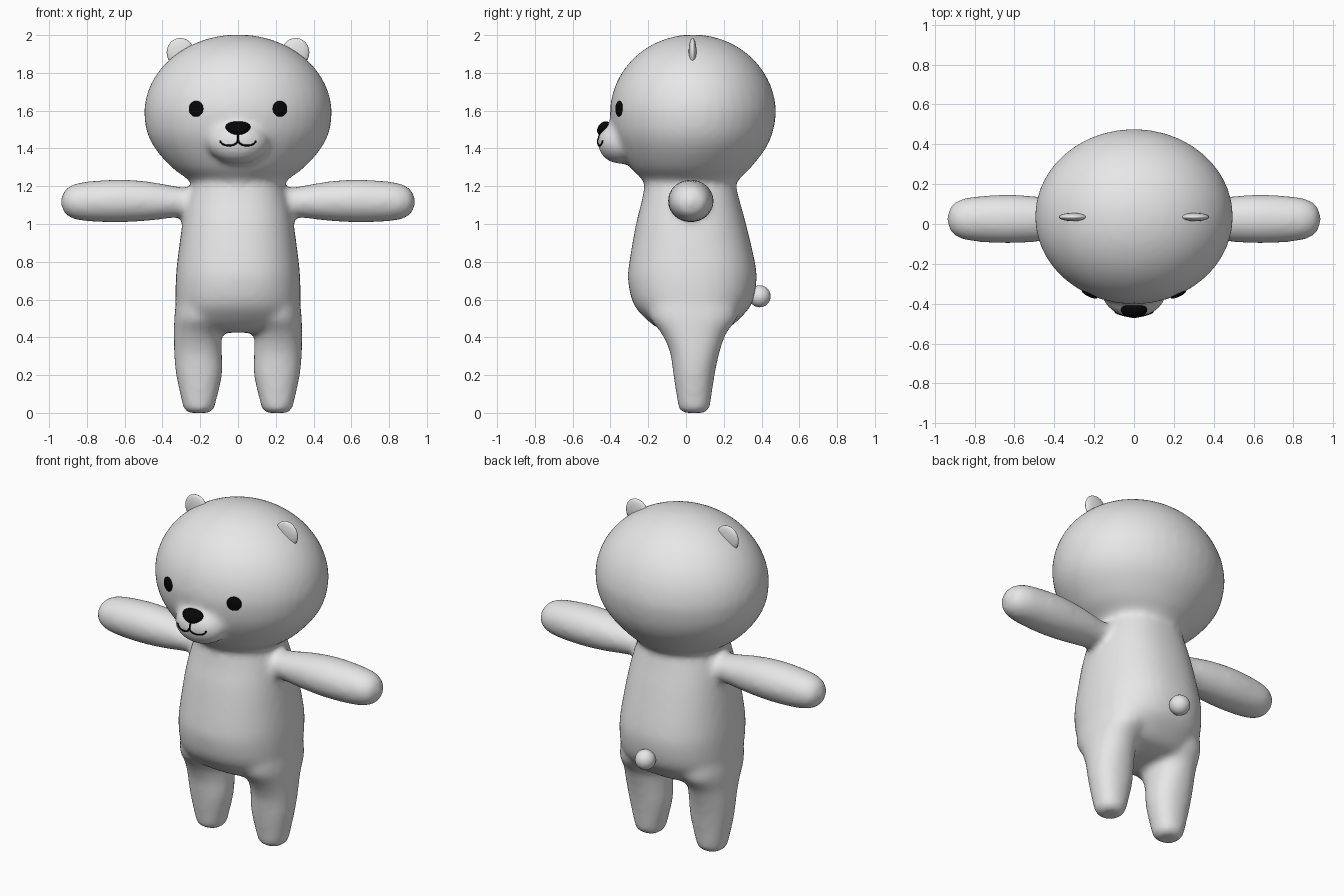
import bpy, bmesh, math
from mathutils import Vector, Matrix

if "Cube" in bpy.data.objects:
    bpy.data.objects.remove(bpy.data.objects["Cube"])


def material(name, c):
    m = bpy.data.materials.new(name)
    m.diffuse_color = (c, c, c, 1)
    m.use_nodes = True
    m.node_tree.nodes["Principled BSDF"].inputs["Base Color"].default_value = m.diffuse_color
    return m


FUR = material("pale_fur", 0.8)
BLACK = material("black", 0.002)


def finish(bm, name, mat):
    bmesh.ops.recalc_face_normals(bm, faces=bm.faces)
    me = bpy.data.meshes.new(name)
    bm.to_mesh(me)
    bm.free()
    me.materials.append(mat)
    for p in me.polygons:
        p.use_smooth = True
    ob = bpy.data.objects.new(name, me)
    bpy.context.collection.objects.link(ob)
    return ob


def spline(rows, steps=4):
    """Smooth a table of ring sizes."""
    out = []
    for i in range(len(rows) - 1):
        a, b, c, d = (rows[min(max(k, 0), len(rows) - 1)] for k in range(i - 1, i + 3))
        for s in range(steps):
            t = s / steps
            out.append([q + 0.5 * t * (r - p + t * (2 * p - 5 * q + 4 * r - w
                        + t * (3 * (q - r) + w - p)))
                        for p, q, r, w in zip(a, b, c, d)])
    return out + [list(rows[-1])]


def loft(bm, rings, n=40, square=2.0):
    """Rings of (centre, u, v), skinned and capped."""
    loops = []
    for c, u, v in rings:
        loop = []
        for k in range(n):
            a = 2 * math.pi * k / n
            x, y = (math.copysign(abs(f) ** (2 / square), f)
                    for f in (math.cos(a), math.sin(a)))
            loop.append(bm.verts.new(Vector(c) + Vector(u) * x + Vector(v) * y))
        loops.append(loop)
    for a, b in zip(loops, loops[1:]):
        for k in range(n):
            bm.faces.new((a[k], a[(k + 1) % n], b[(k + 1) % n], b[k]))
    bm.faces.new(loops[0])
    bm.faces.new(loops[-1])


def ball(bm, centre, radii, rot=Matrix(), seg=24):
    bmesh.ops.create_uvsphere(bm, u_segments=seg, v_segments=seg // 2, radius=1,
                              matrix=Matrix.Translation(centre) @ rot
                              @ Matrix.Diagonal((*radii, 1)))


def upright(rows):
    """Rows of (z, x centre, x radius, y front, y back) to rings."""
    return [((x, (f + b) / 2, z), (r, 0, 0), (0, (b - f) / 2, 0))
            for z, x, r, f, b in rows]


# Body: torso, head, limbs and muzzle merged into one soft skin
bm = bmesh.new()
torso = [(0.425, 0, 0.20, -0.06, 0.12), (0.445, 0, 0.27, -0.14, 0.215),
         (0.50, 0, 0.315, -0.215, 0.285), (0.58, 0, 0.33, -0.28, 0.35),
         (0.70, 0, 0.33, -0.307, 0.374), (0.80, 0, 0.322, -0.30, 0.365),
         (1.00, 0, 0.295, -0.265, 0.318), (1.12, 0, 0.27, -0.235, 0.285),
         (1.20, 0, 0.245, -0.22, 0.265)]
loft(bm, upright(spline(torso)), square=2.3)

head = [(1.14, 0, 0.22, -0.20, 0.25), (1.20, 0, 0.235, -0.212, 0.26),
        (1.24, 0, 0.27, -0.235, 0.285), (1.30, 0, 0.352, -0.295, 0.345),
        (1.40, 0, 0.440, -0.355, 0.422), (1.49, 0, 0.484, -0.39, 0.461)]
for k in range(0, 90, 6):
    a = math.radians(k)
    c = math.cos(a)
    head.append((1.585 + 0.418 * math.sin(a), 0, 0.497 * c,
                 0.037 - 0.44 * c, 0.037 + 0.44 * c))
head.append((2.003, 0, 0.01, 0.027, 0.047))
loft(bm, upright(spline(head, 3)))

leg = [(0.0, 0.207, 0.06, -0.015, 0.10), (0.012, 0.207, 0.076, -0.032, 0.118),
       (0.04, 0.207, 0.086, -0.042, 0.128), (0.20, 0.206, 0.122, -0.067, 0.152),
       (0.32, 0.212, 0.127, -0.085, 0.178), (0.42, 0.213, 0.126, -0.13, 0.213),
       (0.50, 0.20, 0.138, -0.19, 0.27), (0.58, 0.19, 0.14, -0.20, 0.27)]
# arm rows: x, centre height, height radius, depth radius
arm = [(0.15, 1.115, 0.085, 0.10), (0.27, 1.115, 0.077, 0.092),
       (0.36, 1.118, 0.088, 0.10), (0.48, 1.121, 0.105, 0.114),
       (0.62, 1.122, 0.114, 0.122), (0.76, 1.120, 0.109, 0.117),
       (0.85, 1.119, 0.098, 0.105), (0.90, 1.118, 0.078, 0.084),
       (0.927, 1.117, 0.048, 0.052), (0.938, 1.117, 0.012, 0.012)]
for s in (-1, 1):
    loft(bm, upright([(z, s * x, r, f, b) for z, x, r, f, b in spline(leg)]), square=2.2)
    loft(bm, [((s * x, 0.025, z), (0, 0, rz), (0, ry, 0)) for x, z, rz, ry in spline(arm)])
ball(bm, (0, -0.345, 1.432), (0.163, 0.125, 0.115))
body = finish(bm, "body", FUR)

remesh = body.modifiers.new("merge", 'REMESH')
remesh.mode = 'VOXEL'
remesh.voxel_size = 0.018
remesh.use_smooth_shade = True
soften = body.modifiers.new("soften", 'SMOOTH')
soften.factor = 0.5
soften.iterations = 12
bpy.context.view_layer.update()
skin = bpy.data.meshes.new_from_object(
    body.evaluated_get(bpy.context.evaluated_depsgraph_get()))
body.modifiers.clear()
body.data = skin
skin.materials.clear()
skin.materials.append(FUR)
bpy.context.view_layer.update()


def on_face(x, z):
    """Point and normal on the front of the head."""
    hit, p, nrm, _ = body.ray_cast(Vector((x, -2, z)), Vector((0, 1, 0)))
    return p, nrm


# Ears: thin rounded discs; eyes: flat ovals lying on the face
for s, side in ((-1, "left"), (1, "right")):
    bm = bmesh.new()
    ball(bm, (s * 0.305, 0.035, 1.908), (0.073, 0.021, 0.077))
    finish(bm, side + "_ear", FUR)
    p, nrm = on_face(s * 0.222, 1.61)
    bm = bmesh.new()
    ball(bm, p, (0.042, 0.042, 0.012), nrm.to_track_quat('Z', 'Y').to_matrix().to_4x4())
    finish(bm, side + "_eye", BLACK)

# Tail
bm = bmesh.new()
ball(bm, (0, 0.39, 0.617), (0.058, 0.058, 0.058))
finish(bm, "tail", FUR)

# Nose: oval, narrower toward the bottom
bm = bmesh.new()
p, nrm = on_face(0, 1.505)
ball(bm, (0, p.y + 0.002, 1.507), (0.065, 0.034, 0.037))
for v in bm.verts:
    t = (v.co.z - 1.507) / 0.037
    v.co.x *= 1 + 0.22 * t
    v.co.y -= 0.012 * -t
finish(bm, "nose", BLACK)

# Mouth: short stem and two curved strokes following the muzzle
strokes = [[(0, 1.48 - 0.006 * k) for k in range(9)]]
for s in (-1, 1):
    strokes.append([(s * (0.048 - 0.046 * math.cos(a)), 1.442 - 0.027 * math.sin(a))
                    for a in (math.pi * k / 14 for k in range(15))])
cu = bpy.data.curves.new("mouth", 'CURVE')
cu.dimensions = '3D'
cu.bevel_depth = 0.005
cu.bevel_resolution = 1
cu.use_fill_caps = True
for pts in strokes:
    sp = cu.splines.new('POLY')
    sp.points.add(len(pts) - 1)
    for q, (x, z) in zip(sp.points, pts):
        p, nrm = on_face(x, z)
        q.co = (*(p + nrm * 0.001), 1)
cu.materials.append(BLACK)
bpy.context.collection.objects.link(bpy.data.objects.new("mouth", cu))
